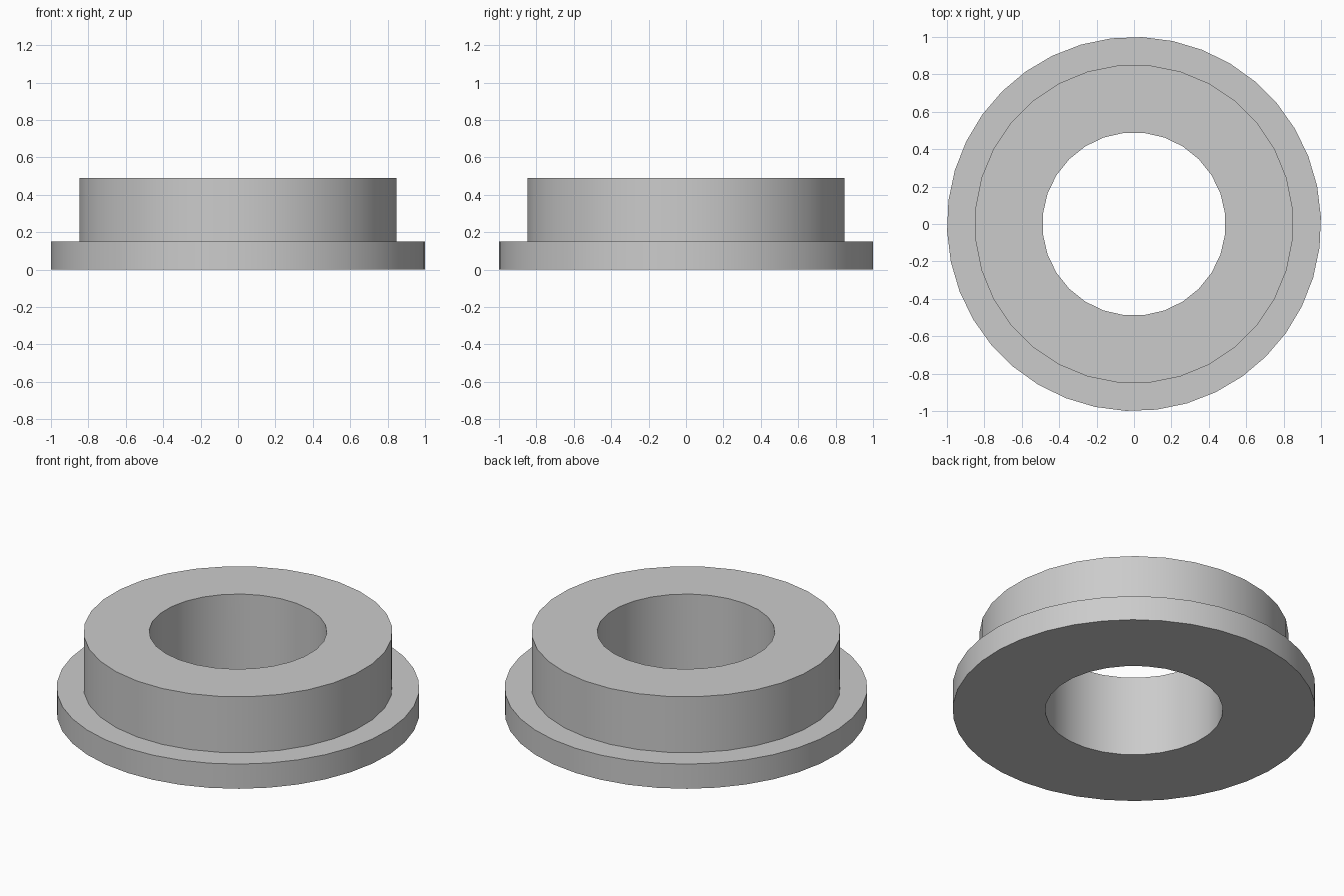
import bpy
import math

cube = bpy.data.objects.get("Cube")
if cube:
    bpy.data.objects.remove(cube, do_unlink=True)

# Single grey material
grey = bpy.data.materials.new("light_grey")
grey.use_nodes = True
colour = (0.6, 0.6, 0.6, 1)
grey.diffuse_color = colour
grey.node_tree.nodes["Principled BSDF"].inputs["Base Color"].default_value = colour


def cylinder(name, radius, bottom, top, sides, turn):
    bpy.ops.mesh.primitive_cylinder_add(
        vertices=sides, radius=radius, depth=top - bottom,
        location=(0, 0, (bottom + top) / 2), rotation=(0, 0, math.radians(turn)))
    part = bpy.context.object
    part.name = name
    part.data.materials.append(grey)
    return part


def modify(part, name, kind, operand):
    mod = part.modifiers.new(name, "BOOLEAN")
    mod.operation = kind
    mod.solver = "EXACT"
    mod.object = operand
    bpy.ops.object.select_all(action="DESELECT")
    part.select_set(True)
    bpy.context.view_layer.objects.active = part
    bpy.ops.object.modifier_apply(modifier=name)
    bpy.data.objects.remove(operand, do_unlink=True)


# Wide flange joined to the raised collar, then bored through
bushing = cylinder("flanged_bushing", 1.0, 0, 0.15, 38, -2.5)
collar = cylinder("collar", 0.852, 0.05, 0.49, 32, 5.6)
modify(bushing, "join", "UNION", collar)
bore = cylinder("bore", 0.49, -0.2, 0.7, 28, 6.4)
modify(bushing, "bore", "DIFFERENCE", bore)

bpy.ops.object.shade_smooth_by_angle(angle=math.radians(30))
